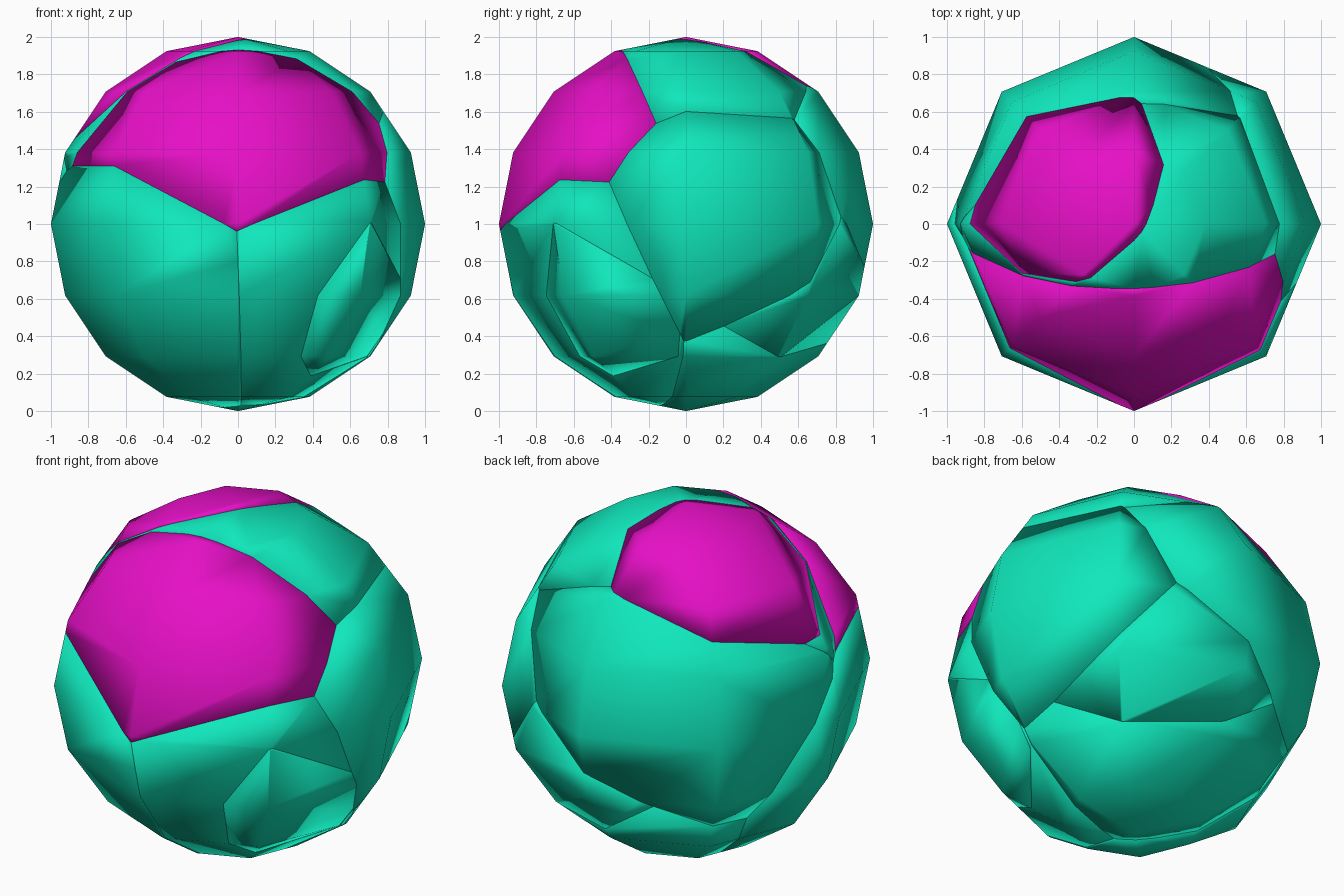
import bpy, bmesh
from mathutils import Vector

if "Cube" in bpy.data.objects:
    bpy.data.objects.remove(bpy.data.objects["Cube"])

# Low-poly ball broken into ten Voronoi shards, a..j
NAMES = {
    "a": "front_shard", "b": "upper_left_shard", "c": "left_shard",
    "d": "front_right_shard", "e": "right_shard", "f": "top_shard",
    "g": "back_shard", "h": "lower_back_shard", "i": "bottom_shard",
    "j": "lower_front_shard",
}
MAGENTA = {"a", "b"}

# Points on the cracks (relative to ball centre) and the shards that meet there
CRACKS = [
    ("acd", .04, -.98, -.09), ("ade", .79, -.41, .20), ("aef", .76, -.14, .55),
    ("abf", -.27, -.30, .90), ("abg", -.92, -.02, .36), ("acg", -.91, -.10, .31),
    ("bfg", .04, .63, .72), ("efg", .53, .59, .56), ("egh", .45, .85, .02),
    ("ehi", .73, .28, -.50), ("ghi", -.13, .88, -.36), ("cgi", -.68, .42, -.53),
    ("dej", .72, -.05, -.59), ("eij", .73, -.02, -.62), ("cdj", .03, -.58, -.76),
    ("cij", -.01, -.14, -.96),
    ("bg", -.53, .53, .58), ("af", .33, -.32, .85), ("bf", .07, .36, .87),
    ("ab", -.60, -.26, .69), ("ac", -.66, -.61, .32), ("ad", .67, -.67, .22),
    ("de", .88, -.22, -.20), ("ef", .78, 0, .61), ("eg", .49, .74, .39),
    ("eh", .66, .54, -.35), ("gh", 0, .94, -.18), ("hi", .47, .48, -.69),
    ("cd", .03, -.84, -.50), ("dj", .50, -.39, -.71), ("ij", .50, -.05, -.80),
    ("cg", -.97, .06, .06), ("cg", -.81, .37, -.40), ("gi", -.59, .56, -.50),
]
CRACKS = [(cells, Vector(p)) for cells, *p in CRACKS]


def fit_seeds():
    # Start at the middle of each shard, then even out distances to the cracks
    seeds = {}
    for k in NAMES:
        pts = [p for cells, p in CRACKS if k in cells]
        seeds[k] = sum(pts, Vector()) / len(pts)
    for sweep in range(1500):
        rate = 0.3 if sweep < 800 else 0.08
        for cells, p in CRACKS:
            dist = {k: (seeds[k] - p).length for k in cells}
            mean = sum(dist.values()) / len(cells)
            for k in cells:
                seeds[k] += (seeds[k] - p).normalized() * (mean - dist[k]) * rate
    return seeds


def material(name, rgb):
    m = bpy.data.materials.new(name)
    m.diffuse_color = (*rgb, 1)
    m.use_nodes = True
    m.node_tree.nodes["Principled BSDF"].inputs["Base Color"].default_value = m.diffuse_color
    return m


def make_shard(key, seeds, mat):
    bm = bmesh.new()
    bmesh.ops.create_uvsphere(bm, u_segments=8, v_segments=8, radius=1)
    for other, s in seeds.items():
        if other == key:
            continue
        cut = bmesh.ops.bisect_plane(
            bm, geom=bm.verts[:] + bm.edges[:] + bm.faces[:], dist=1e-5,
            plane_co=(s + seeds[key]) / 2, plane_no=(s - seeds[key]).normalized(),
            clear_outer=True)
        rim = [e for e in cut["geom_cut"]
               if isinstance(e, bmesh.types.BMEdge) and e.is_boundary]
        if rim:
            bmesh.ops.edgeloop_fill(bm, edges=rim)
    bmesh.ops.remove_doubles(bm, verts=bm.verts[:], dist=1e-4)
    bmesh.ops.recalc_face_normals(bm, faces=bm.faces[:])
    for f in bm.faces:
        f.smooth = True
    me = bpy.data.meshes.new(NAMES[key])
    bm.to_mesh(me)
    bm.free()
    me.materials.append(mat)
    ob = bpy.data.objects.new(NAMES[key], me)
    ob.location.z = 1
    bpy.context.collection.objects.link(ob)


magenta = material("magenta", (0.8, 0.005, 0.57))
green = material("green", (0.005, 0.8, 0.5))
seeds = fit_seeds()
for key in NAMES:
    make_shard(key, seeds, magenta if key in MAGENTA else green)
